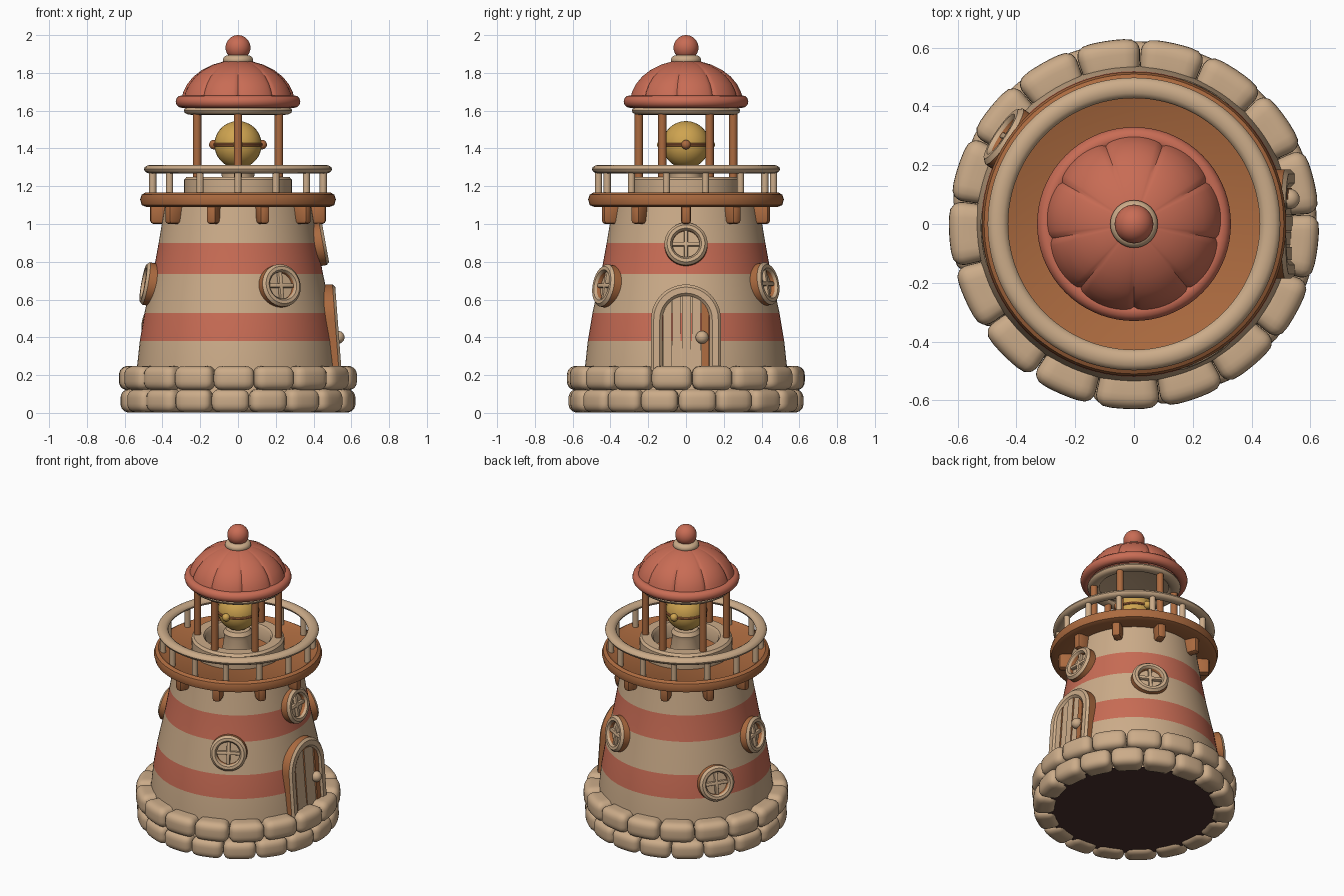
import bpy, bmesh
from math import sin, cos, pi, radians, sqrt
from mathutils import Matrix, Vector

if "Cube" in bpy.data.objects:
    bpy.data.objects.remove(bpy.data.objects["Cube"])

COLOURS = {"cream_stone": (0.60, 0.41, 0.25), "terracotta_red": (0.58, 0.15, 0.09),
           "warm_brown": (0.41, 0.145, 0.05), "lamp_gold": (0.62, 0.37, 0.08),
           "dark_underside": (0.07, 0.03, 0.026)}
MATS = []
for label, rgb in COLOURS.items():
    m = bpy.data.materials.new(label)
    m.use_nodes = True
    m.diffuse_color = (*rgb, 1)
    m.node_tree.nodes["Principled BSDF"].inputs["Base Color"].default_value = (*rgb, 1)
    MATS.append(m)
CREAM, RED, BROWN, GOLD, DARK = range(5)
PARTS = []


def finish(name, bm, matrix=None):
    bmesh.ops.recalc_face_normals(bm, faces=bm.faces)
    mesh = bpy.data.meshes.new(name)
    bm.to_mesh(mesh)
    bm.free()
    for m in MATS:
        mesh.materials.append(m)
    ob = bpy.data.objects.new(name, mesh)
    if matrix:
        ob.matrix_world = matrix
    bpy.context.collection.objects.link(ob)
    PARTS.append(ob)
    return ob


def skin(bm, rings, colours, wrap_rings, wrap_section):
    """Bridge rows of points with quads; colours run along the section."""
    rows = [[bm.verts.new(p) for p in ring] for ring in rings]
    n, k = len(rows), len(rows[0])
    for i in range(n if wrap_rings else n - 1):
        for j in range(k if wrap_section else k - 1):
            a, b = rows[i], rows[(i + 1) % n]
            j2 = (j + 1) % k
            f = bm.faces.new((a[j], b[j], b[j2], a[j2]))
            f.material_index = colours[j] if isinstance(colours, list) else colours
    return rows


def lathe(name, profile, colours, closed=False, steps=72, matrix=None, shape=None):
    bm = bmesh.new()
    rings = []
    for i in range(steps):
        a = 2 * pi * i / steps
        k = shape(a) if shape else 1
        rings.append([(r * k * cos(a), r * k * sin(a), z) for r, z in profile])
    skin(bm, rings, colours, True, closed)
    bmesh.ops.remove_doubles(bm, verts=bm.verts, dist=1e-5)
    return finish(name, bm, matrix)


def torus_profile(r, z, rr, rz, n=12):
    return [(r + rr * cos(2 * pi * i / n), z + rz * sin(2 * pi * i / n)) for i in range(n)]


def ball(name, at, r, colour):
    bm = bmesh.new()
    bmesh.ops.create_uvsphere(bm, u_segments=32, v_segments=18, radius=r)
    for f in bm.faces:
        f.material_index = colour
    return finish(name, bm, Matrix.Translation(at))


def box(name, size, colour, matrix, bevel=0.006):
    bm = bmesh.new()
    bmesh.ops.create_cube(bm, size=1, matrix=Matrix.Diagonal((*size, 1)))
    bmesh.ops.bevel(bm, geom=bm.edges[:], offset=bevel, segments=2, affect='EDGES', profile=0.5)
    for f in bm.faces:
        f.material_index = colour
    return finish(name, bm, matrix)


def rod(name, r, z0, z1, radius, angle, colour):
    bm = bmesh.new()
    at = Matrix.Translation((r * cos(angle), r * sin(angle), (z0 + z1) / 2))
    bmesh.ops.create_cone(bm, cap_ends=True, segments=12, radius1=radius, radius2=radius, depth=z1 - z0)
    for f in bm.faces:
        f.material_index = colour
    return finish(name, bm, at)


# Tower wall with painted bands
WALL = [(0.55, 0.03), (0.535, 0.24), (0.52, 0.38), (0.495, 0.53), (0.45, 0.735), (0.42, 0.90), (0.385, 1.11)]
lathe("tower_wall", WALL, [CREAM, CREAM, RED, CREAM, RED, CREAM], steps=96)
lathe("base_underside", [(0, 0.02), (0.53, 0.02)], DARK)


def wall_radius(z):
    for (r0, z0), (r1, z1) in zip(WALL, WALL[1:]):
        if z <= z1:
            return r0 + (r1 - r0) * (z - z0) / (z1 - z0)


# Foundation stones: rounded blocks bent around the tower
def stone_row(name, count, r_out, z, half_h, phase):
    bm = bmesh.new()
    half = Vector((pi * r_out / count - 0.001, 0.07, half_h))
    round_by = 0.045
    for s in range(count):
        part = bmesh.new()
        bmesh.ops.create_cube(part, size=2)
        bmesh.ops.subdivide_edges(part, edges=part.edges[:], cuts=7, use_grid_fill=True)
        mid = 2 * pi * (s + phase) / count
        for v in part.verts:
            p = Vector([c * h for c, h in zip(v.co, half)])
            core = Vector([max(-h + round_by, min(h - round_by, c)) for c, h in zip(p, half)])
            p = core + (p - core).normalized() * round_by
            a, r = mid + p.x / r_out, r_out - half.y + p.y
            v.co = (r * cos(a), r * sin(a), z + p.z)
        temp = bpy.data.meshes.new("stone_temp")
        part.to_mesh(temp)
        part.free()
        bm.from_mesh(temp)
        bpy.data.meshes.remove(temp)
    return finish(name, bm)


stone_row("lower_stones", 18, 0.622, 0.064, 0.062, 0.3)
stone_row("upper_stones", 17, 0.63, 0.184, 0.064, 0.65)

# Round windows set on the sloping wall
RIM = [(0.072, -0.04), (0.072, 0.03), (0.082, 0.043), (0.1, 0.043), (0.114, 0.028), (0.114, -0.04)]
for i, (deg, z) in enumerate([(0, 0.89), (-62, 0.67), (62, 0.68), (186, 0.68), (146, 0.47)]):
    a, r = radians(deg), wall_radius(z)
    normal = Vector((cos(a), sin(a), 0.18)).normalized()
    side = Vector((-sin(a), cos(a), 0))
    frame = Matrix((side, normal.cross(side), normal)).transposed().to_4x4()
    frame.translation = (r * cos(a), r * sin(a), z)
    lathe(f"window_rim_{i}", RIM, [BROWN, CREAM, CREAM, CREAM, BROWN], steps=40, matrix=frame)
    lathe(f"window_pane_{i}", [(0, 0.008), (0.075, 0.008)], CREAM, steps=40, matrix=frame)
    lift = frame @ Matrix.Translation((0, 0, 0.014))
    box(f"window_bar_upright_{i}", (0.022, 0.15, 0.03), CREAM, lift)
    box(f"window_bar_level_{i}", (0.15, 0.022, 0.03), CREAM, lift)


# Arched door on the +x side
def door_front(z):
    return 0.565 - 0.075 * z


SPRING, INNER, FOOT = 0.495, 0.125, 0.225
arch = [(1, 0, FOOT)] + [(cos(pi * i / 20), sin(pi * i / 20), SPRING) for i in range(21)] + [(-1, 0, FOOT)]
SECTION = [(0, -0.1), (0, -0.014), (0.014, 0), (0.046, 0), (0.06, -0.014), (0.06, -0.1)]
bm = bmesh.new()
rings = []
for cy, cz, base in arch:
    ring = []
    for t, depth in SECTION:
        z = base + cz * (INNER + t)
        ring.append((door_front(z) + depth, cy * (INNER + t), z))
    rings.append(ring)
skin(bm, rings, [BROWN, CREAM, CREAM, CREAM, BROWN], False, False)
finish("door_frame", bm)

edges = [-0.125, -0.075, -0.025, 0.03, 0.08, 0.125]
for i, (y0, y1) in enumerate(zip(edges, edges[1:])):
    bm = bmesh.new()
    depth = 0.008 + 0.005 * (i % 2)
    g = 0.003
    outline = [(y0 + g, FOOT), (y1 - g, FOOT)]
    for k in range(5):
        y = y1 - g + (y0 - y1 + 2 * g) * k / 4
        outline.append((y, SPRING + sqrt(INNER ** 2 - y * y)))
    rows = skin(bm, [[(door_front(z) - d, y, z) for y, z in outline] for d in (0.1, depth)],
                BROWN, False, True)
    bm.faces.new(rows[1]).material_index = BROWN if i == 4 else CREAM
    finish(f"door_plank_{i}", bm)
ball("door_knob", (0.53, 0.085, 0.40), 0.034, CREAM)

# Gallery deck, brackets and railing
lathe("gallery_deck", [(0.37, 1.10), (0.485, 1.09), (0.51, 1.10), (0.518, 1.13), (0.51, 1.155),
                       (0.49, 1.167), (0.465, 1.15), (0, 1.15)], BROWN, steps=96)
for i in range(10):
    a = 2 * pi * i / 10
    turn = Matrix.Rotation(a, 4, 'Z')
    box(f"bracket_{i}", (0.1, 0.055, 0.11), BROWN, turn @ Matrix.Translation((0.415, 0, 1.055)), 0.018)
for i in range(14):
    rod(f"rail_post_{i}", 0.463, 1.14, 1.29, 0.019, 2 * pi * (i + 0.5) / 14, CREAM)
lathe("hand_rail", torus_profile(0.463, 1.29, 0.035, 0.023), CREAM, closed=True, steps=96)

# Lantern room
lathe("lantern_curb", [(0.285, 1.13), (0.285, 1.235), (0.272, 1.25), (0.212, 1.25), (0.2, 1.235), (0.2, 1.14)], CREAM)
for i in range(6):
    rod(f"lantern_pole_{i}", 0.25, 1.2, 1.61, 0.022, 2 * pi * (i + 0.5) / 6, BROWN)
lathe("lamp_pedestal", [(0.1, 1.14), (0.085, 1.25), (0.09, 1.275), (0.075, 1.3), (0, 1.305)], CREAM, steps=40)
CENTRE = Vector((0, 0, 1.42))
ball("lamp_globe", CENTRE, 0.125, GOLD)
lathe("lamp_band", torus_profile(0.125, 0, 0.008, 0.009, 8), BROWN, True, 48, Matrix.Translation(CENTRE))
for i in range(4):
    a = pi / 2 * i
    ball(f"lamp_stud_{i}", CENTRE + Vector((cos(a), sin(a), 0)) * 0.128, 0.025, GOLD if i % 2 else BROWN)

# Roof with scalloped panels and finial
lathe("roof_ring", torus_profile(0.25, 1.6, 0.037, 0.022), CREAM, closed=True)
lathe("roof_ceiling", [(0, 1.66), (0.26, 1.615)], CREAM)
lathe("roof_brim", torus_profile(0.297, 1.648, 0.033, 0.033), RED, closed=True)


def scallop(a):
    return 0.955 + 0.055 * abs(sin(4.5 * (a - radians(30)))) ** 0.4


lathe("roof_dome", [(0.298, 1.665), (0.288, 1.70), (0.268, 1.74), (0.235, 1.78), (0.19, 1.815), (0.135, 1.843),
                    (0.07, 1.862), (0, 1.87)], RED, steps=144, shape=scallop)
lathe("finial_collar", torus_profile(0.05, 1.868, 0.031, 0.026), CREAM, closed=True, steps=40)
ball("finial_ball", (0, 0, 1.934), 0.066, RED)

# Smooth shading with sharp edges kept
bpy.ops.object.select_all(action='DESELECT')
for ob in PARTS:
    ob.select_set(True)
bpy.context.view_layer.objects.active = PARTS[0]
bpy.ops.object.shade_smooth_by_angle(angle=radians(40))
